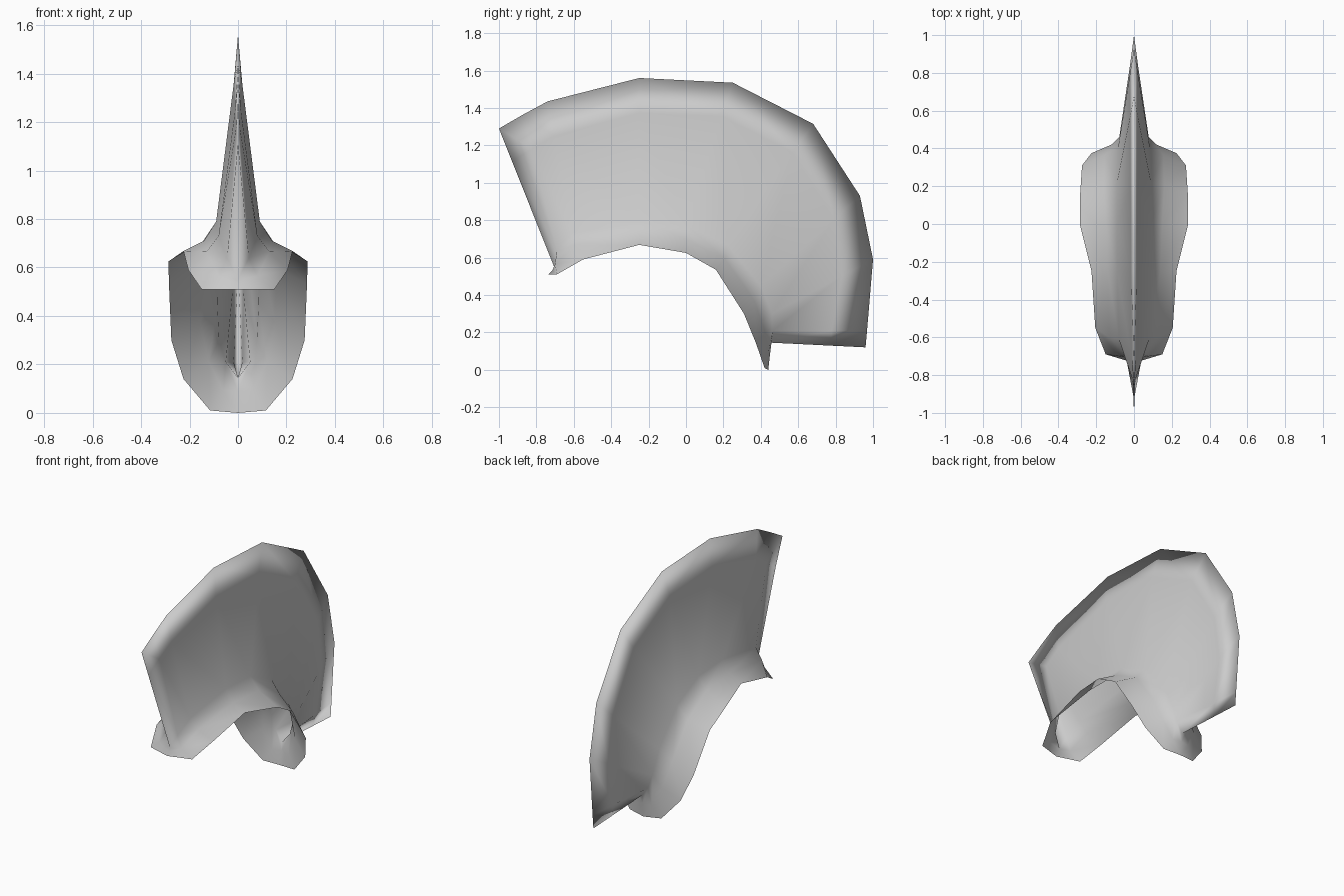
import bpy, bmesh
from mathutils import Vector

# Stations run from the front edge of the fin to its rear edge (right half only)
ridge = [(-1, 1.29), (-.87, 1.365), (-.74, 1.435), (-.25, 1.56), (.25, 1.535),
         (.68, 1.315), (.93, .93), (1, .59), (.968, .21), (.96, .12)]
band_x = [0, .007, .012, .016, .018, .02, .022, .022, .018, 0]
fin_foot = [(0, -.705, .55), (.045, -.69, .64), (.08, -.61, .73), (.09, -.25, .79),
            (.09, 0, .775), (.09, .22, .67), (.085, .40, .45), (.078, .46, .30),
            (.05, .465, .21), (0, .455, .145)]
shoulder = [(0, -.715, .53), (.08, -.70, .565), (.13, -.60, .665), (.14, -.25, .71),
            (.15, 0, .70), (.16, .21, .59), (.155, .365, .37), (.12, .42, .21),
            (.06, .44, .09), (0, .45, .09)]
hem = [(0, -.735, .51), (.15, -.69, .51), (.205, -.55, .59), (.225, -.25, .668),
       (.287, 0, .625), (.285, .16, .535), (.275, .31, .30), (.225, .375, .14),
       (.115, .42, .01), (0, .44, 0)]

# Cross-section at each station: ridge, bevel band, fin foot, shoulder, skirt hem
bm = bmesh.new()
grid = []
for (ry, rz), bx, f, s, h in zip(ridge, band_x, fin_foot, shoulder, hem):
    r, f = Vector((0, ry, rz)), Vector(f)
    b = r.lerp(f, min(.5, .19 / (r - f).length))
    b.x = bx
    grid.append([bm.verts.new(p) for p in (r, b, f, s, h)])
for c0, c1 in zip(grid, grid[1:]):
    for j in range(len(c0) - 1):
        bm.faces.new((c0[j], c0[j + 1], c1[j + 1], c1[j]))
for face in bm.faces:
    face.smooth = True

mesh = bpy.data.meshes.new("helmet_crest")
bm.to_mesh(mesh)
bm.free()
crest = bpy.data.objects.new("helmet_crest", mesh)
bpy.context.collection.objects.link(crest)

# Mirror to the left half, welding the ridge and end seams
mirror = crest.modifiers.new("mirror", 'MIRROR')
mirror.use_axis[0] = True
mirror.use_clip = True
mirror.merge_threshold = .001
